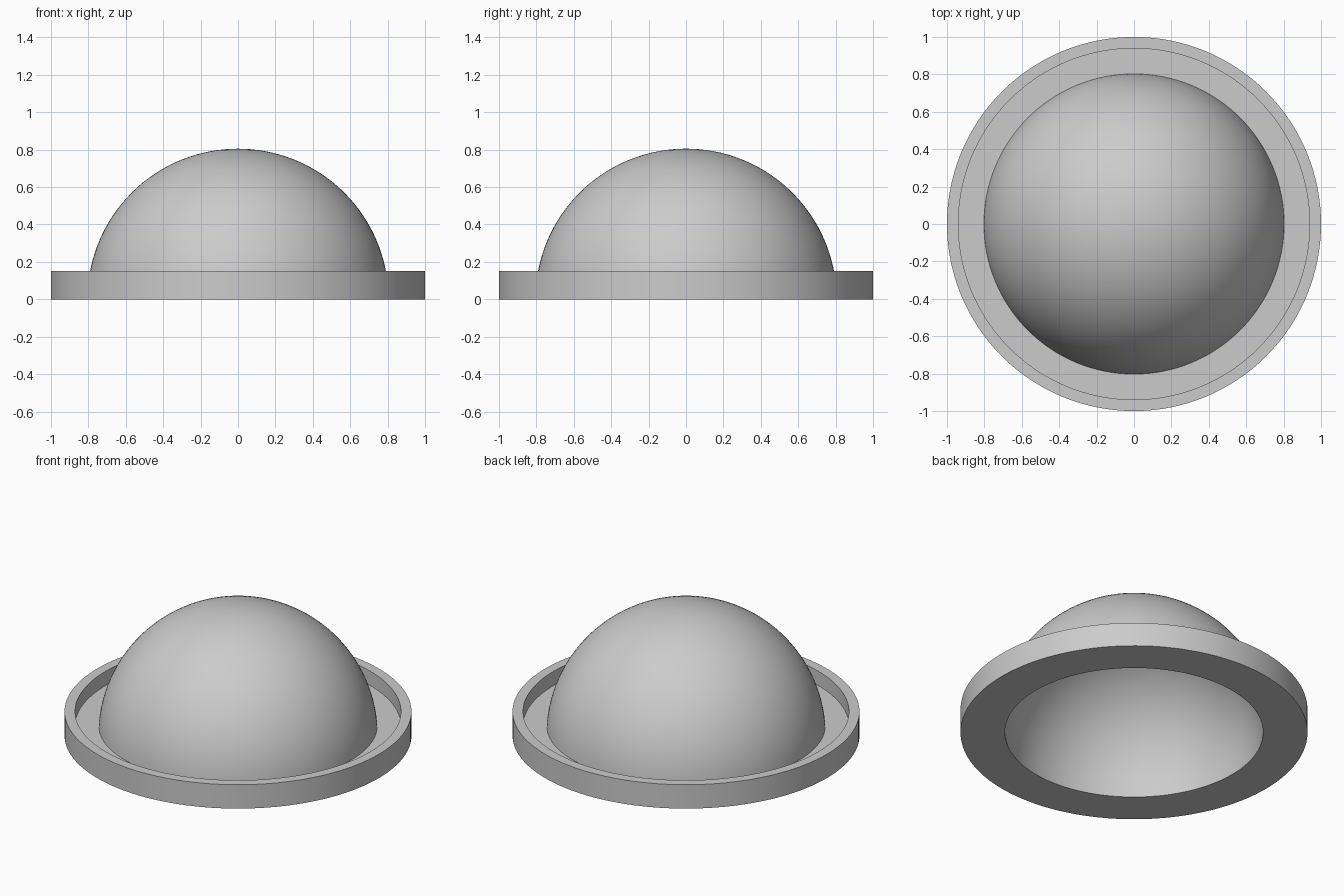
import bpy, bmesh
from math import sin, cos, pi, radians

cube = bpy.data.objects.get("Cube")
if cube:
    bpy.data.objects.remove(cube, do_unlink=True)

WALL = 0.061
DOME_R = 0.805
RIM_H = 0.152

grey = bpy.data.materials.new("plain grey")
grey.use_nodes = True
colour = (0.6, 0.6, 0.6, 1)
grey.diffuse_color = colour
grey.node_tree.nodes["Principled BSDF"].inputs["Base Color"].default_value = colour


def arc(radius, start, end, steps=32):
    """Profile points on a circle about the origin, by elevation angle."""
    return [(radius * cos(start + (end - start) * i / steps),
             radius * sin(start + (end - start) * i / steps)) for i in range(steps + 1)]


def lathe(name, profile, segments=128):
    """Spin a radius/height profile about the z axis."""
    bm = bmesh.new()
    verts = [bm.verts.new((r, 0, z)) for r, z in profile]
    edges = [bm.edges.new(pair) for pair in zip(verts, verts[1:])]
    bmesh.ops.spin(bm, geom=verts + edges, cent=(0, 0, 0), axis=(0, 0, 1),
                   angle=2 * pi, steps=segments, use_duplicate=False)
    bmesh.ops.remove_doubles(bm, verts=bm.verts, dist=1e-4)
    bmesh.ops.recalc_face_normals(bm, faces=bm.faces)
    mesh = bpy.data.meshes.new(name)
    bm.to_mesh(mesh)
    bm.free()
    mesh.materials.append(grey)
    obj = bpy.data.objects.new(name, mesh)
    bpy.context.collection.objects.link(obj)
    bpy.ops.object.select_all(action="DESELECT")
    obj.select_set(True)
    bpy.context.view_layer.objects.active = obj
    bpy.ops.object.shade_smooth_by_angle(angle=radians(30))
    return obj


# Hollow dome and raised-rim tray as one continuous shell
inner_r = DOME_R - WALL
floor_angle = WALL / DOME_R
profile = arc(inner_r, pi / 2, 0)                       # hollow underside
profile += [(1, 0), (1, RIM_H), (1 - WALL, RIM_H)]      # base and rim
profile += [(1 - WALL, WALL)]                           # tray floor
profile += arc(DOME_R, floor_angle, pi / 2)             # outer dome
lathe("domed_lid", profile)
